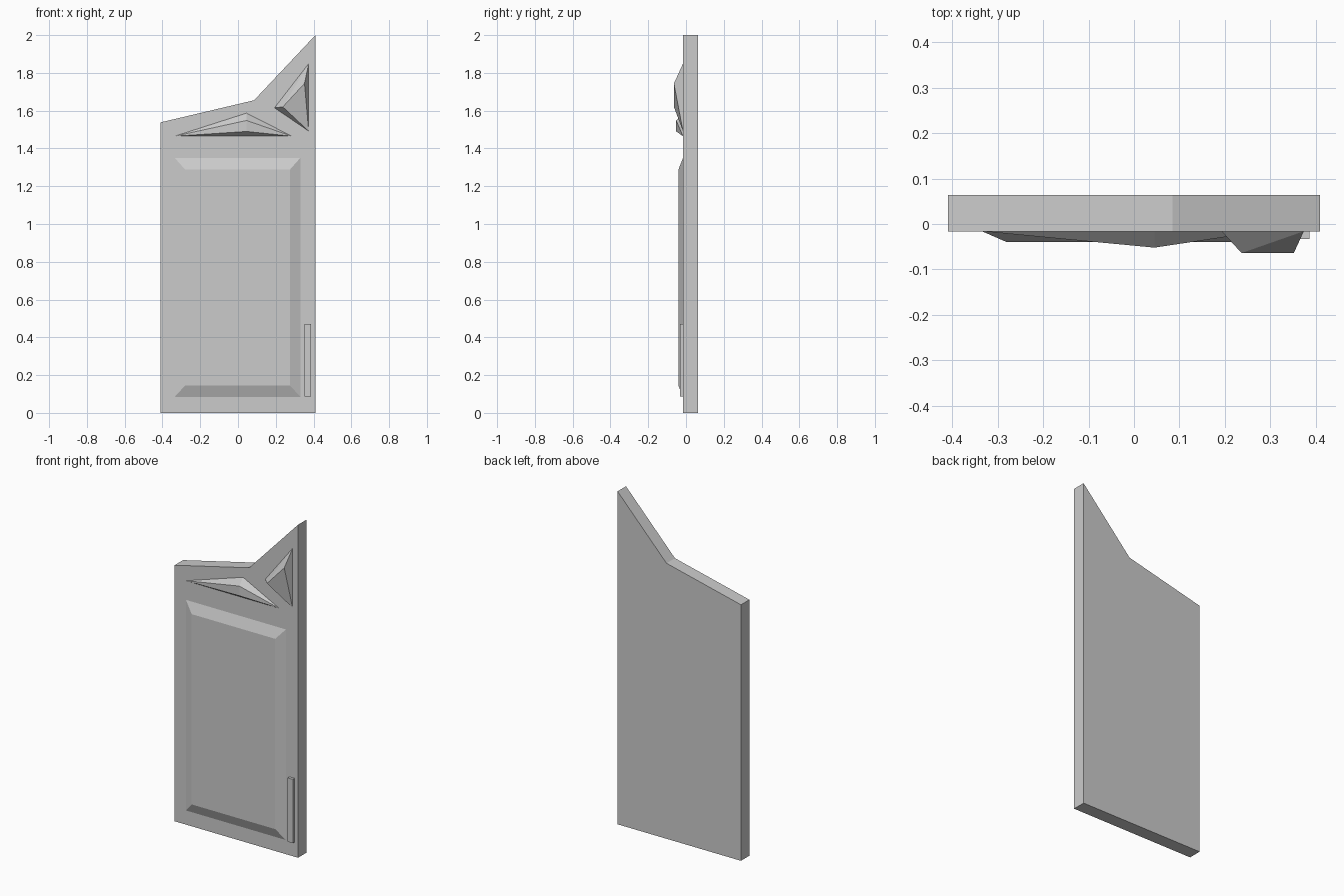
import bpy, bmesh

if "Cube" in bpy.data.objects:
    bpy.data.objects.remove(bpy.data.objects["Cube"])

BACK, FRONT = 0.064, -0.016


def make_object(name, verts, faces):
    mesh = bpy.data.meshes.new(name)
    mesh.from_pydata(verts, [], faces)
    bm = bmesh.new()
    bm.from_mesh(mesh)
    bmesh.ops.recalc_face_normals(bm, faces=bm.faces)
    bm.to_mesh(mesh)
    bm.free()
    ob = bpy.data.objects.new(name, mesh)
    bpy.context.collection.objects.link(ob)
    return ob


def loft(name, rear, y_rear, face, y_face):
    """Solid between two matching (x, z) outlines at two depths."""
    n = len(rear)
    verts = [(x, y_rear, z) for x, z in rear] + [(x, y_face, z) for x, z in face]
    faces = [tuple(range(n)), tuple(range(n, 2 * n))]
    faces += [(i, (i + 1) % n, n + (i + 1) % n, n + i) for i in range(n)]
    return make_object(name, verts, faces)


def rect(x0, x1, z0, z1):
    return [(x0, z0), (x1, z0), (x1, z1), (x0, z1)]


def facet(name, tip_a, tip_b, apex, ridge_apex, ridge_side, y):
    """Triangular stud whose short ridge runs from the apex to the long side."""
    verts = [(x, FRONT, z) for x, z in (tip_a, tip_b, apex)]
    verts += [(x, y, z) for x, z in (ridge_apex, ridge_side)]
    faces = [(0, 1, 2), (0, 1, 4), (0, 4, 3), (1, 3, 4), (0, 3, 2), (1, 2, 3)]
    return make_object(name, verts, faces)


# Main slab with the pointed top corner
outline = [(-0.41, 0), (0.41, 0), (0.41, 2), (0.085, 1.655), (-0.41, 1.538)]
loft("door_slab", outline, BACK, outline, FRONT)

# Raised panel with sloping edges
loft("raised_panel", rect(-0.335, 0.33, 0.085, 1.35), FRONT,
     rect(-0.28, 0.275, 0.145, 1.288), -0.040)

# Handle strip
strip = rect(0.353, 0.387, 0.088, 0.471)
loft("handle_strip", strip, FRONT, strip, -0.033)

# Faceted ornaments
facet("wide_facet", (-0.335, 1.465), (0.285, 1.465), (0.045, 1.587),
      (0.045, 1.548), (0.045, 1.49), -0.052)
facet("corner_facet", (0.374, 1.849), (0.374, 1.492), (0.193, 1.615),
      (0.237, 1.62), (0.352, 1.744), -0.064)
